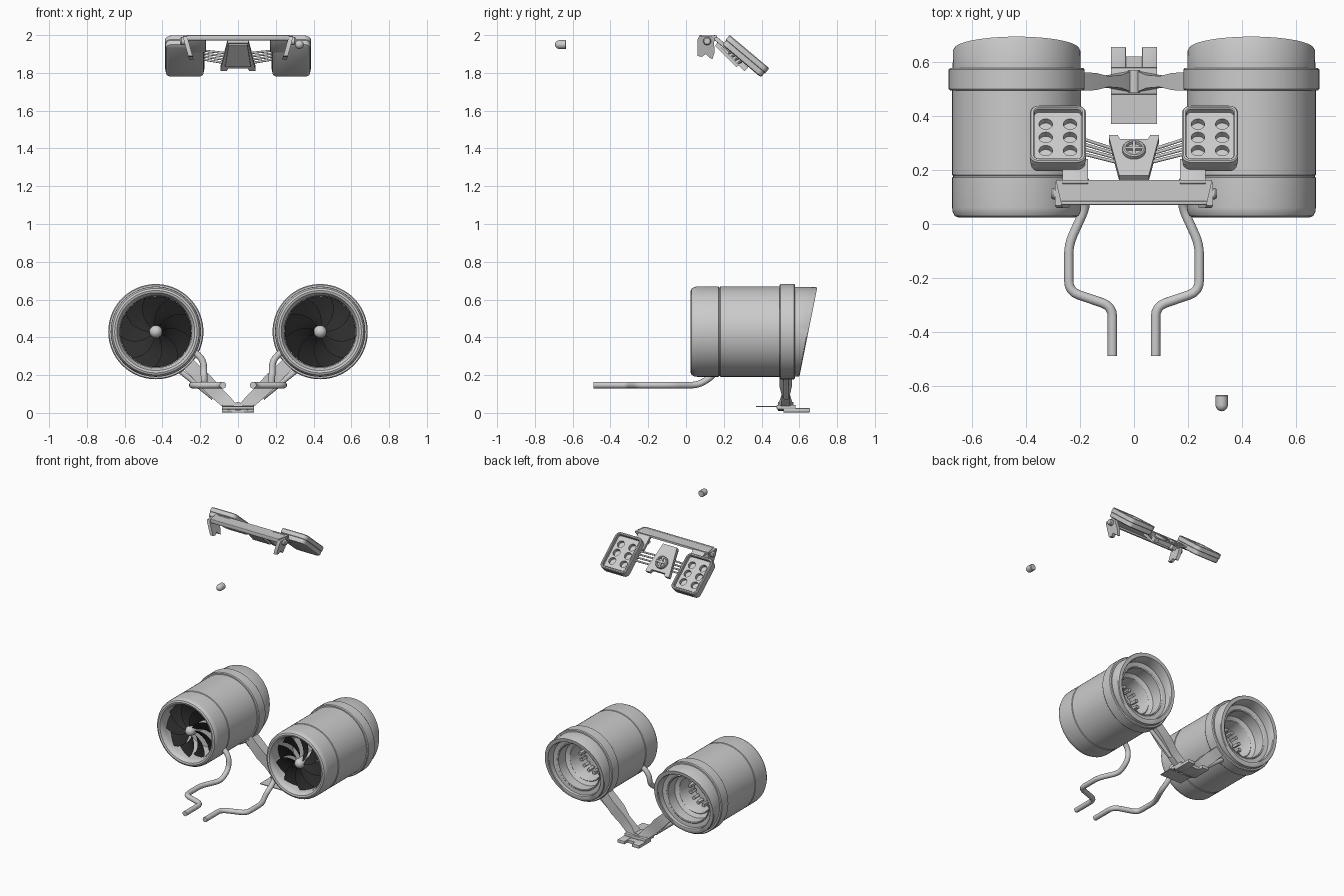
import bpy, bmesh
from math import sin, cos, pi, radians
from mathutils import Vector, Matrix

if "Cube" in bpy.data.objects:
    bpy.data.objects.remove(bpy.data.objects["Cube"])

dark = bpy.data.materials.new("dark_blade")
dark.diffuse_color = (0.025, 0.025, 0.025, 1)
dark.use_nodes = True
dark.node_tree.nodes["Principled BSDF"].inputs["Base Color"].default_value = dark.diffuse_color


def finish(bm, name, mirror=False, mat=None, bevel=0, recalc=True):
    """Turn a world-space bmesh into an object, optionally with a mirrored twin."""
    if bevel:
        bmesh.ops.bevel(bm, geom=bm.edges[:], offset=bevel, segments=2, profile=0.5, affect='EDGES')
    if recalc:
        bmesh.ops.recalc_face_normals(bm, faces=bm.faces[:])
    me = bpy.data.meshes.new(name)
    bm.to_mesh(me)
    bm.free()
    if mat:
        me.materials.append(mat)
    ob = bpy.data.objects.new(name, me)
    bpy.context.collection.objects.link(ob)
    smooth(ob)
    if mirror:
        twin(ob)
    return ob


def smooth(ob):
    bpy.ops.object.select_all(action='DESELECT')
    ob.select_set(True)
    bpy.context.view_layer.objects.active = ob
    bpy.ops.object.shade_smooth_by_angle(angle=radians(32))


def twin(ob):
    me = ob.data.copy()
    me.transform(Matrix.Scale(-1, 4, (1, 0, 0)))
    me.flip_normals()
    o = bpy.data.objects.new(ob.name + "_left", me)
    bpy.context.collection.objects.link(o)


def loft(bm, loops, caps=True):
    """Bridge rings of equal length; cap both ends."""
    rings = [[bm.verts.new(p) for p in L] for L in loops]
    n = len(rings[0])
    for a, b in zip(rings, rings[1:]):
        for i in range(n):
            bm.faces.new((a[i], a[(i + 1) % n], b[(i + 1) % n], b[i]))
    if caps:
        bm.faces.new(rings[0])
        bm.faces.new(rings[-1])
    return bm


def lathe(profile, M, seg=64):
    """Spin (radius, height) points about the local z axis."""
    bm = bmesh.new()
    loft(bm, [[M @ Vector((max(r, 1e-5) * cos(2 * pi * i / seg), max(r, 1e-5) * sin(2 * pi * i / seg), h))
               for i in range(seg)] for r, h in profile], caps=False)
    bmesh.ops.remove_doubles(bm, verts=bm.verts[:], dist=5e-5)
    return bm


def prism(pts, h0, h1, M):
    return loft(bmesh.new(), [[M @ Vector((x, y, h)) for x, y in pts] for h in (h0, h1)])


def box(size, M):
    x, y, z = (s / 2 for s in size)
    return prism([(-x, -y), (x, -y), (x, y), (-x, y)], -z, z, M)


def rod(name, pts, r, mirror=True, bend=0.04):
    """Round tube along a path with rounded bends."""
    pts = [Vector(p) for p in pts]
    path = [pts[0]]
    for a, p, b in zip(pts, pts[1:], pts[2:]):
        p0 = p + (a - p).normalized() * min(bend, (a - p).length * .45)
        p1 = p + (b - p).normalized() * min(bend, (b - p).length * .45)
        path += [p0.lerp(p, t).lerp(p.lerp(p1, t), t) for t in (0, .25, .5, .75, 1)]
    path.append(pts[-1])
    loops, side = [], None
    for i, p in enumerate(path):
        t = (path[min(i + 1, len(path) - 1)] - path[max(i - 1, 0)]).normalized()
        side = side or t.orthogonal()
        side = (side - t * side.dot(t)).normalized()
        up = t.cross(side)
        loops.append([p + r * (side * cos(k * pi / 8) + up * sin(k * pi / 8)) for k in range(16)])
    return finish(loft(bmesh.new(), loops), name, mirror)


# Local z -> +y, local y -> -z, for parts spun about the engine axis
AX = Matrix.Rotation(radians(-90), 4, 'X')
ENG = Matrix.Translation((.435, 0, .43))
T = Matrix.Translation

# Engine shells with rounded intake, clamp band and stepped, slanted exhaust
shell = [(0, .27), (.188, .27), (.19, .07), (.195, .045), (.206, .029), (.218, .025), (.229, .03),
         (.237, .045), (.239, .06), (.239, .172), (.235, .175), (.235, .179), (.239, .182), (.239, .495),
         (.247, .495), (.252, .501), (.252, .572), (.247, .578), (.237, .578), (.236, .642), (.232, .648),
         (.208, .648), (.203, .642), (.2, .60), (.172, .595), (.168, .60), (.162, .595), (.16, .52),
         (.135, .505), (.13, .51), (.125, .50), (.12, .36), (0, .36)]
bm = lathe(shell, ENG @ AX, 72)
for v in bm.verts:
    if v.co.y > .578:
        v.co.y += (v.co.y - .578) / .07 * .2 * (v.co.z - .43)
finish(bm, "engine_shell", True)

# Intake fan: swept, pitched blades
bm = bmesh.new()
nb = 9
for k in range(nb):
    grid = []
    for i in range(7):
        r = .022 + .166 * i / 6
        row = []
        for j in range(5):
            a = 2 * pi * k / nb + .55 * (i / 6) ** 1.5 + (j / 4) * (2 * pi / nb) * 1.03
            y = .075 + .055 * (j / 4) * (.6 + .4 * i / 6)
            row.append(bm.verts.new(ENG @ Vector((r * cos(a), y, r * sin(a)))))
        grid.append(row)
    for i in range(6):
        for j in range(4):
            bm.faces.new((grid[i][j], grid[i][j + 1], grid[i + 1][j + 1], grid[i + 1][j]))
finish(bm, "fan_blades", True, dark, recalc=False)

# Fan hub with domed nose
dome = [(.034 * sin(a * pi / 16), .08 - .034 * cos(a * pi / 16)) for a in range(9)]
finish(lathe(dome + [(.034, .27), (0, .27)], ENG @ AX, 32), "fan_hub", True)

# Ring of exhaust teeth and exhaust plug
bm = bmesh.new()
for k in range(16):
    b = box((.022, .05, .018), ENG @ Matrix.Rotation(2 * pi * k / 16, 4, 'Y') @ T((.108, .40, 0)))
    me = bpy.data.meshes.new("tooth")
    b.to_mesh(me)
    b.free()
    bm.from_mesh(me)
    bpy.data.meshes.remove(me)
finish(bm, "exhaust_teeth", True)
finish(lathe([(0, .36), (.06, .36), (.05, .39), (.02, .42), (0, .425)], ENG @ AX, 32), "exhaust_plug", True)

# Control handles
z = .147
rod("handle_tube", [(.08, -.49, z), (.08, -.305, z), (.242, -.25, z), (.242, -.075, z), (.178, .065, z),
                    (.18, .15, .20), (.182, .16, .28), (.25, .17, .34)], .0175)

# Support arms: flared, waisted section from base to engine band
d, p = Vector((.7, 0, .714)), Vector((.714, 0, -.7))
bm = loft(bmesh.new(), [[Vector((x, .528, zz)) + p * (w * a) + Vector((0, h * b, 0))
                         for a, b in ((-1, -1), (1, -1), (1, 1), (-1, 1))]
                        for x, zz, w, h in ((.03, .03, .026, .038), (.07, .066, .034, .024), (.12, .112, .036, .02),
                                            (.17, .165, .04, .032), (.22, .215, .036, .034), (.285, .28, .036, .03))])
finish(bm, "support_arm", True)
rod("arm_brace", [(.13, .53, .08), (.21, .53, .145), (.31, .53, .225)], .014)

# Base: thin mounting plate, pivot and two rear prongs
finish(box((.172, .19, .005), T((0, .465, .033))), "base_plate")
finish(box((.172, .1, .024), T((0, .53, .03))), "base_block", bevel=.005)
finish(box((.055, .14, .022), T((.058, .586, .014))), "base_prong", True, bevel=.002)
finish(box((.065, .1, .02), T((0, .57, .012))), "prong_bridge")
finish(lathe([(0, -.04), (.024, -.04), (.024, .04), (0, .04)], T((0, .528, .034)) @ AX, 24), "base_pivot")

# Tilted sensor pods: rounded boxes with a sunken face and six sockets
TILT = Matrix.Rotation(radians(-40), 4, 'X')
POD = T((.282, .316, 1.888)) @ TILT


def round_rect(hx, hy, r, h, M):
    out = []
    for cx, cy, a0 in ((1, 1, 0), (-1, 1, 90), (-1, -1, 180), (1, -1, 270)):
        for k in range(7):
            a = radians(a0 + 15 * k)
            out.append(M @ Vector((cx * (hx - r) + r * cos(a), cy * (hy - r) + r * sin(a), h)))
    return out


bm = loft(bmesh.new(), [round_rect(.104 - i, .137 - i, .034 - i, h, POD) for i, h in (
    (.014, -.034), (.005, -.030), (.003, -.02), (.003, -.002), (0, .001), (0, .027), (.005, .032),
    (.013, .032), (.017, .028), (.017, .008))])
pod = finish(bm, "sensor_pod")
bm = bmesh.new()
for i in (-1, 1):
    for j in (-1, 0, 1):
        bmesh.ops.create_cone(bm, cap_ends=True, segments=32, radius1=.025, radius2=.025, depth=.06,
                              matrix=POD @ T((i * .045, j * .064, .014)))
cutter = finish(bm, "socket_cutter")
cutter.hide_render = True
mod = pod.modifiers.new("sockets", 'BOOLEAN')
mod.object, mod.operation, mod.solver = cutter, 'DIFFERENCE', 'EXACT'
bpy.context.view_layer.objects.active = pod
bpy.ops.object.modifier_apply(modifier=mod.name)
bpy.data.objects.remove(cutter, do_unlink=True)
smooth(pod)
twin(pod)

# Centre plate between the pods
MID = T((0, .245, 1.893)) @ Matrix.Rotation(radians(-45), 4, 'X')
finish(prism([(-.055, -.105), (.055, -.105), (.092, .09), (.092, .105), (.06, .105), (.052, .085),
              (-.052, .085), (-.06, .105), (-.092, .105), (-.092, .09)], -.014, .014, MID), "centre_plate")
finish(prism([(-.05, -.1), (.05, -.1), (.068, .06), (-.068, .06)], -.028, -.013, MID), "centre_backing")

# Round knob with a raised cross
KN = MID @ T((0, .022, .014))
finish(lathe([(0, 0), (.043, 0), (.043, .014), (.038, .019), (.031, .019), (.029, .008), (0, .008)], KN, 40), "knob_ring")
for size in ((.066, .012, .016), (.012, .066, .016)):
    finish(box(size, KN @ T((0, 0, .01))), "knob_cross")

# Thin link rods from centre plate to pods
for k in range(4):
    rod("link_rod", [MID @ Vector((.06 + .006 * k, -.02 + .024 * k, -.004)),
                     POD @ Vector((-.09, -.062 + .024 * k, -.012))], .006)

# Crossbar, pod hangers, hinge brackets and bolts
finish(prism([(-.29, .163), (-.27, .075), (.27, .075), (.29, .163)], 1.984, 1.998, Matrix()), "crossbar")
finish(box((.54, .014, .028), T((0, .078, 1.986))), "crossbar_lip", bevel=.003)
finish(box((.095, .12, .022), T((.218, .19, 1.955)) @ TILT), "pod_hanger", True, bevel=.003)
SIDE = Matrix(((0, 0, 1, 0), (1, 0, 0, 0), (0, 1, 0, 0), (0, 0, 0, 1)))
bm = prism([(.068, 1.992), (.06, 1.975), (.06, 1.89), (.085, 1.885), (.105, 1.9), (.125, 1.88), (.14, 1.872),
            (.152, 1.91), (.148, 1.96), (.155, 1.992)], .268, .292, SIDE)
for v in bm.verts:
    v.co.x -= (1.99 - v.co.z) * .28
finish(bm, "hinge_bracket", True)
finish(lathe([(0, .26), (.021, .26), (.021, .3), (.016, .307), (0, .307)], T((0, .112, 1.968)) @ Matrix.Rotation(pi / 2, 4, 'Y'), 24),
       "hinge_bolt", True)

# Separate small round-nosed capsule
tip = [(.023 * sin(a * pi / 12), -.67 - .024 * cos(a * pi / 12)) for a in range(7)]
finish(lathe(tip + [(.023, -.637), (.02, -.634), (0, -.634)], T((.325, 0, 1.95)) @ AX, 24), "capsule")
